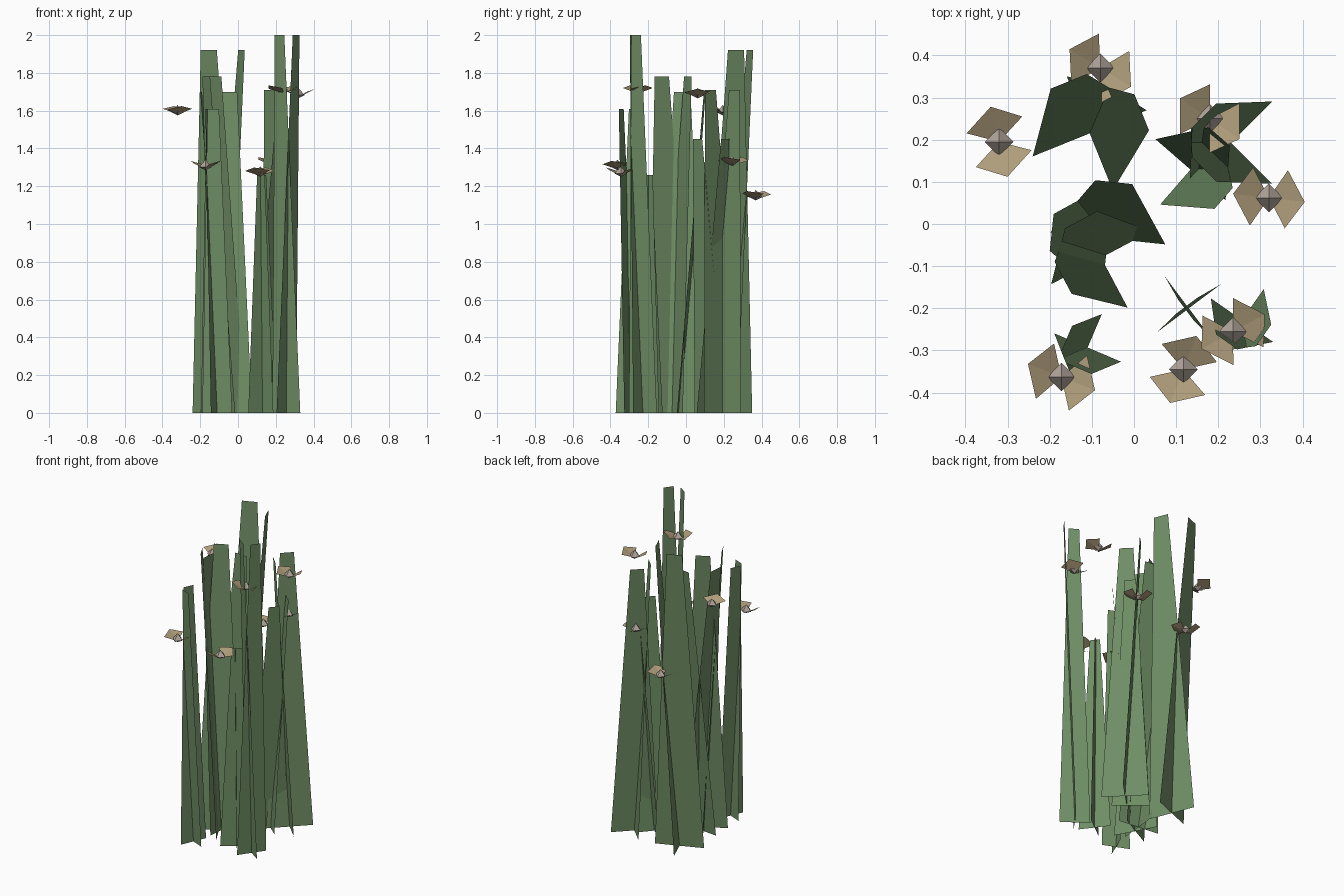
import bpy
from math import sin, cos, radians

if "Cube" in bpy.data.objects:
    bpy.data.objects.remove(bpy.data.objects["Cube"])


def material(name, rgb):
    m = bpy.data.materials.new(name)
    m.diffuse_color = (*rgb, 1)
    m.use_nodes = True
    m.node_tree.nodes["Principled BSDF"].inputs["Base Color"].default_value = m.diffuse_color
    return m


green = material("reed_green", (0.16, 0.27, 0.13))
tan = material("petal_tan", (0.43, 0.34, 0.20))
grey = material("bud_grey", (0.45, 0.38, 0.33))


def make(name, verts, faces, mat):
    me = bpy.data.meshes.new(name)
    me.from_pydata(verts, [], faces)
    me.materials.append(mat)
    ob = bpy.data.objects.new(name, me)
    bpy.context.collection.objects.link(ob)
    return ob


def reed(x, y, height, half_base, half_top, lean, angle):
    """Two crossed tapering blades, each leaning square to its own width."""
    verts, faces = [], []
    for a in (radians(angle), radians(angle + 90)):
        n = (cos(a), sin(a))
        d = (-n[1], n[0])
        i = len(verts)
        for s, w, l, z in ((-1, half_base, 0, 0), (1, half_base, 0, 0),
                           (1, half_top, lean, height), (-1, half_top, lean, height)):
            verts.append((x + s * w * d[0] + l * n[0], y + s * w * d[1] + l * n[1], z))
        faces.append((i, i + 1, i + 2, i + 3))
    make("reed", verts, faces, green)


def flower(x, y, z, turn):
    """Diamond bud with two opposite folded petals."""
    r = 0.034
    bud = [(r, 0, -.008), (0, r, -.008), (-r, 0, -.008), (0, -r, -.008), (0, 0, .03), (0, 0, -.025)]
    faces = [(i, (i + 1) % 4, 4) for i in range(4)] + [((i + 1) % 4, i, 5) for i in range(4)]
    make("flower_bud", bud, faces, grey).location = (x, y, z)
    petal = [(0, 0, -.02), (.055, .06, .006), (-.02, .083, .024), (-.077, .02, .01)]
    verts, faces = [], []
    for s in (1, -1):
        i = len(verts)
        verts += [(s * px, s * py, pz) for px, py, pz in petal]
        faces += [(i, i + 1, i + 2), (i, i + 2, i + 3)]
    ob = make("flower_petals", verts, faces, tan)
    ob.location = (x, y, z)
    ob.rotation_euler.z = radians(turn)


# Reeds: x, y, height, half base, half top, lean, lean direction
for r in [(-.105, .215, 1.92, .146, .046, .133, 22),
          (.23, .193, 1.71, .138, .041, .09, 135),
          (.134, .129, 1.45, .11, .033, .104, -41),
          (-.11, -.293, 1.61, .086, .033, .054, 157),
          (.256, -.228, 2.0, .09, .031, .063, 235),
          (-.078, -.08, 1.78, .134, .043, .102, 118),
          (-.062, -.034, 1.70, .137, .044, .134, 84),
          (.13, -.2, 1.26, .095, .03, .008, 127)]:
    reed(*r)

# Flowers: x, y, z, turn
for f in [(-.32, .195, 1.6, 0), (-.08, .37, 1.15, 45), (.18, .25, 1.33, 42),
          (.32, .062, 1.69, 70), (.235, -.255, 1.71, 105),
          (.117, -.345, 1.275, -35), (-.172, -.363, 1.31, 55)]:
    flower(*f)
